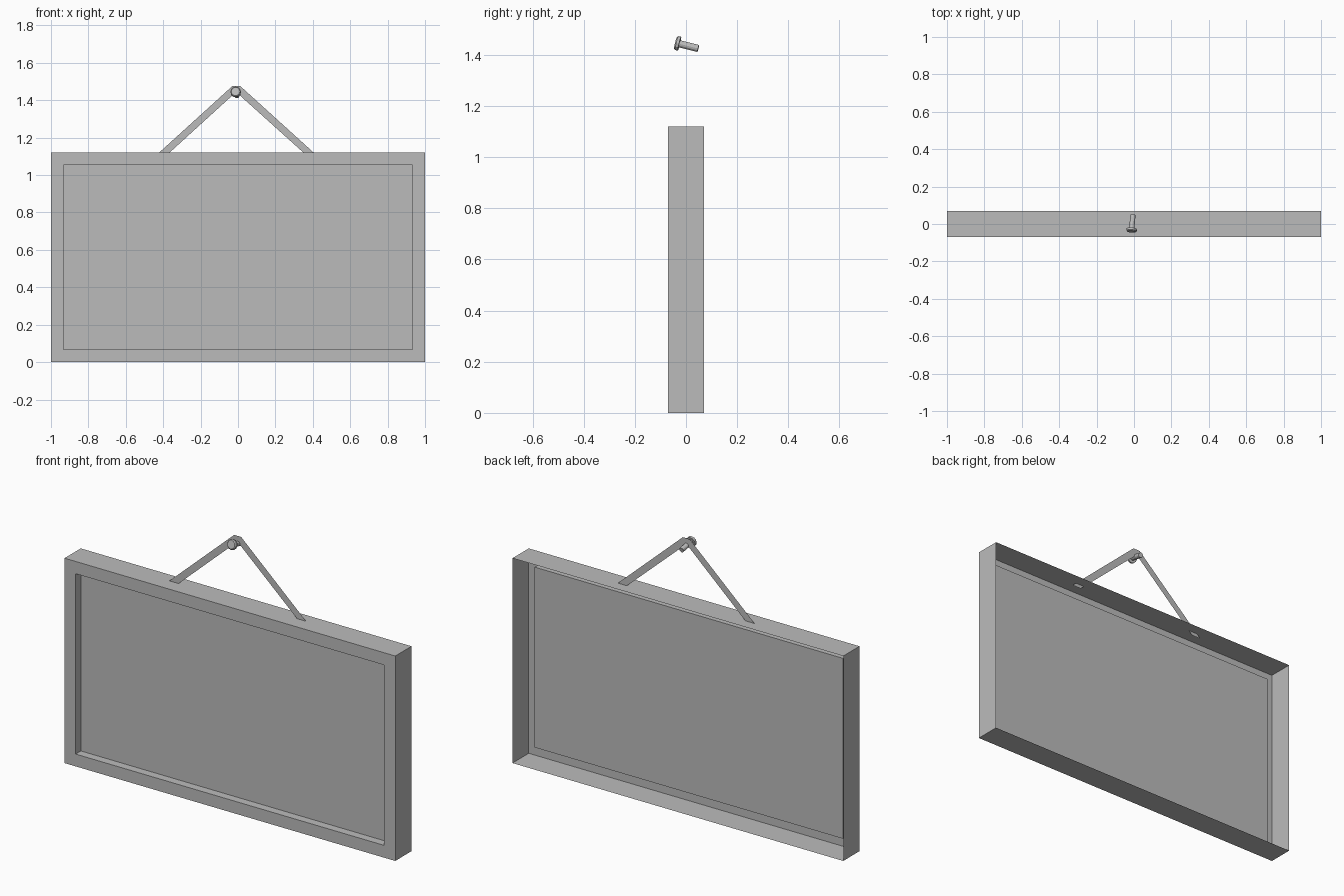
import bpy, bmesh, math
from mathutils import Matrix, Vector

cube = bpy.data.objects.get("Cube")
if cube:
    bpy.data.objects.remove(cube, do_unlink=True)

grey = bpy.data.materials.new("plain grey")
grey.use_nodes = True
COLOUR = (0.5, 0.5, 0.5, 1)
grey.diffuse_color = COLOUR
grey.node_tree.nodes["Principled BSDF"].inputs["Base Color"].default_value = COLOUR


def finish(name, bm):
    mesh = bpy.data.meshes.new(name)
    bm.to_mesh(mesh)
    bm.free()
    mesh.materials.append(grey)
    obj = bpy.data.objects.new(name, mesh)
    bpy.context.collection.objects.link(obj)
    return obj


# Sign board: open-backed shell with a recessed front panel
WIDTH, DEPTH, HEIGHT = 2.0, 0.14, 1.12
BORDER, RECESS = 0.095, 0.045
bm = bmesh.new()
bmesh.ops.create_cube(bm, size=1)
bmesh.ops.scale(bm, vec=(WIDTH, DEPTH, HEIGHT), verts=bm.verts)
bmesh.ops.translate(bm, vec=(0, 0, HEIGHT / 2), verts=bm.verts)
bm.normal_update()
back = [f for f in bm.faces if f.normal.y > 0.5]
bmesh.ops.delete(bm, geom=back, context="FACES_ONLY")
front = next(f for f in bm.faces if f.normal.y < -0.5)
bmesh.ops.inset_region(bm, faces=[front], thickness=BORDER, use_boundary=True)
panel = bmesh.ops.extrude_face_region(bm, geom=[front])
verts = [v for v in panel["geom"] if isinstance(v, bmesh.types.BMVert)]
if front.is_valid:
    bmesh.ops.delete(bm, geom=[front], context="FACES_ONLY")
bmesh.ops.translate(bm, vec=(0, RECESS, 0), verts=verts)
finish("sign_board", bm)

# Hanging strap: flat ribbon whose ends pass through the top of the board
bm = bmesh.new()
STRAP_Y = 0.01
outer = [(-0.444, 1.1), (-0.03, 1.476), (0.012, 1.476), (0.427, 1.1)]
inner = [(-0.388, 1.1), (-0.02, 1.435), (0.0, 1.435), (0.372, 1.1)]
rows = [[bm.verts.new((x, STRAP_Y, z)) for x, z in row] for row in (outer, inner)]
for i in range(3):
    bm.faces.new((rows[1][i], rows[1][i + 1], rows[0][i + 1], rows[0][i]))
finish("hanging_strap", bm)

# Nail: lathed profile (distance along axis, radius), tilted down to the back
SIDES = 12
bm = bmesh.new()
profile = [(0, 0.023), (0.005, 0.028), (0.016, 0.028), (0.016, 0.014), (0.092, 0.014)]
rings = []
for along, radius in profile:
    rings.append([bm.verts.new((radius * math.cos(a), radius * math.sin(a), along))
                  for a in (math.tau * k / SIDES for k in range(SIDES))])
for low, high in zip(rings, rings[1:]):
    for k in range(SIDES):
        n = (k + 1) % SIDES
        bm.faces.new((low[k], low[n], high[n], high[k]))
bm.faces.new(rings[0][::-1])
bm.faces.new(rings[-1])
axis = Vector((0.08, 1, -0.25)).normalized()
turn = axis.to_track_quat("Z", "Y").to_matrix().to_4x4()
bmesh.ops.transform(bm, matrix=Matrix.Translation((-0.013, -0.041, 1.447)) @ turn, verts=bm.verts)
finish("nail", bm)
